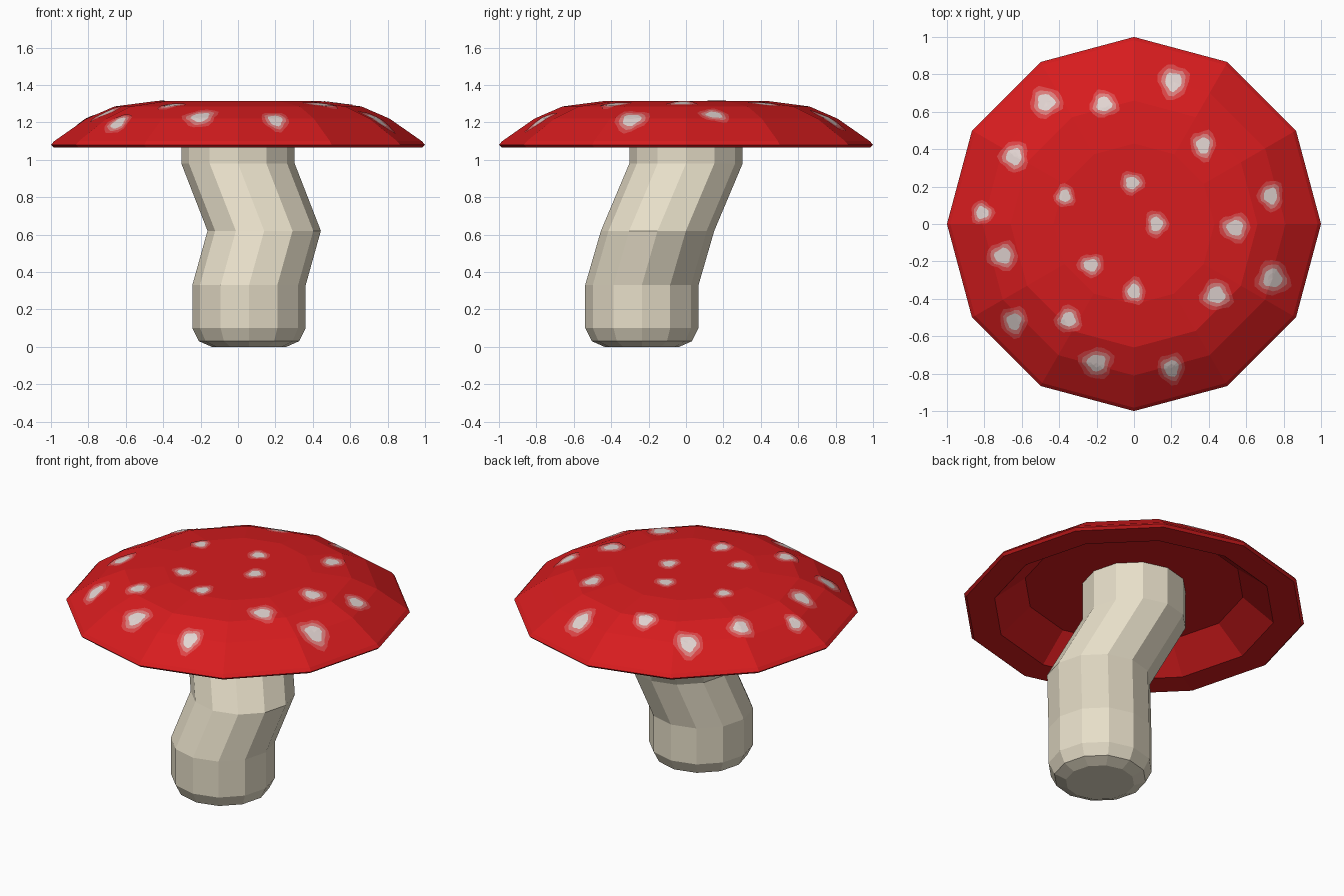
import bpy, bmesh, math, random
from mathutils import Vector
from mathutils.bvhtree import BVHTree

if "Cube" in bpy.data.objects:
    bpy.data.objects.remove(bpy.data.objects["Cube"])

random.seed(4)


def material(name, r, g, b):
    m = bpy.data.materials.new(name)
    m.diffuse_color = (r, g, b, 1)
    m.use_nodes = True
    m.node_tree.nodes["Principled BSDF"].inputs["Base Color"].default_value = m.diffuse_color
    return m


red = material("cap red", 0.68, 0.0115, 0.0130)
cream = material("stem cream", 0.81, 0.745, 0.59)
rose = material("spot rose", 0.72, 0.060, 0.063)
pink = material("spot pink", 0.73, 0.21, 0.205)
white = material("spot white", 0.76, 0.66, 0.64)


def loft(name, rings, mat, sides=12):
    """Bridge 12-sided rings given as (centre x, centre y, z, radius); cap both ends."""
    bm = bmesh.new()
    loops = []
    for cx, cy, z, r in rings:
        loops.append([bm.verts.new((cx + r * math.cos(2 * math.pi * i / sides),
                                    cy + r * math.sin(2 * math.pi * i / sides), z))
                      for i in range(sides)])
    for a, b in zip(loops, loops[1:]):
        for i in range(sides):
            j = (i + 1) % sides
            bm.faces.new((a[i], a[j], b[j], b[i]))
    bm.faces.new(loops[0][::-1])
    bm.faces.new(loops[-1])
    bmesh.ops.recalc_face_normals(bm, faces=bm.faces)
    tree = BVHTree.FromBMesh(bm)
    finish(name, bm, [mat])
    return tree


def finish(name, bm, mats):
    mesh = bpy.data.meshes.new(name)
    bm.to_mesh(mesh)
    bm.free()
    for m in mats:
        mesh.materials.append(m)
    ob = bpy.data.objects.new(name, mesh)
    bpy.context.collection.objects.link(ob)


# Crooked stem with a bevelled foot
loft("stem", [(0.059, -0.236, 0.0, 0.20), (0.059, -0.236, 0.03, 0.268),
              (0.059, -0.236, 0.10, 0.303), (0.059, -0.236, 0.33, 0.303),
              (0.140, -0.152, 0.62, 0.303), (0, 0, 0.98, 0.303),
              (0, 0, 1.225, 0.303)], cream)

# Cap shell: hollow ceiling, underside rim with bevelled lip, outer slope, flat crown
cap_profile = [(1.22, 0.64), (1.068, 0.82), (1.066, 0.985), (1.08, 1.0), (1.10, 0.982),
               (1.22, 0.81), (1.285, 0.66), (1.315, 0.43)]
cap = loft("cap", [(0, 0, z, r) for z, r in cap_profile], red)

# Painted spots: x, y, half width, half depth
spots = [
    (-0.47, 0.65, .085, .08), (-0.16, 0.64, .075, .07), (0.21, 0.76, .08, .09),
    (0.37, 0.42, .065, .08), (-0.64, 0.36, .075, .08), (-0.37, 0.15, .055, .06),
    (-0.01, 0.22, .065, .06), (0.12, 0.0, .06, .07), (0.54, -0.02, .08, .075),
    (0.73, 0.15, .065, .08), (-0.81, 0.06, .06, .06), (-0.70, -0.17, .08, .075),
    (-0.23, -0.22, .07, .06), (0.0, -0.36, .06, .07), (0.44, -0.38, .085, .08),
    (0.74, -0.29, .09, .09), (-0.64, -0.52, .07, .08), (-0.35, -0.51, .07, .07),
    (-0.20, -0.74, .09, .08), (0.20, -0.77, .07, .08)]

# Thin ragged discs draped on the cap, coloured from white core to rose edge
bm = bmesh.new()
N = 16
RINGS = [(0.28, 0), (0.55, 0), (0.80, 1), (1.05, 2)]


def drape(x, y):
    hit, normal, _, _ = cap.ray_cast(Vector((x, y, 3)), Vector((0, 0, -1)))
    return bm.verts.new(hit + normal * 0.003)


for x, y, w, d in spots:
    p1, p2 = random.uniform(0, 6.28), random.uniform(0, 6.28)
    prev = None
    centre = drape(x, y)
    for k, (f, colour) in enumerate(RINGS):
        ring = []
        for i in range(N):
            a = 2 * math.pi * i / N
            wob = 1.0 + 0.09 * math.sin(3 * a + p1) + 0.07 * math.sin(5 * a + p2 + k)
            ring.append(drape(x + w * f * wob * math.cos(a), y + d * f * wob * math.sin(a)))
        for i in range(N):
            j = (i + 1) % N
            if prev:
                face = bm.faces.new((prev[i], ring[i], ring[j], prev[j]))
            else:
                face = bm.faces.new((centre, ring[i], ring[j]))
            face.material_index = colour
        prev = ring
finish("cap_spots", bm, [white, pink, rose])
